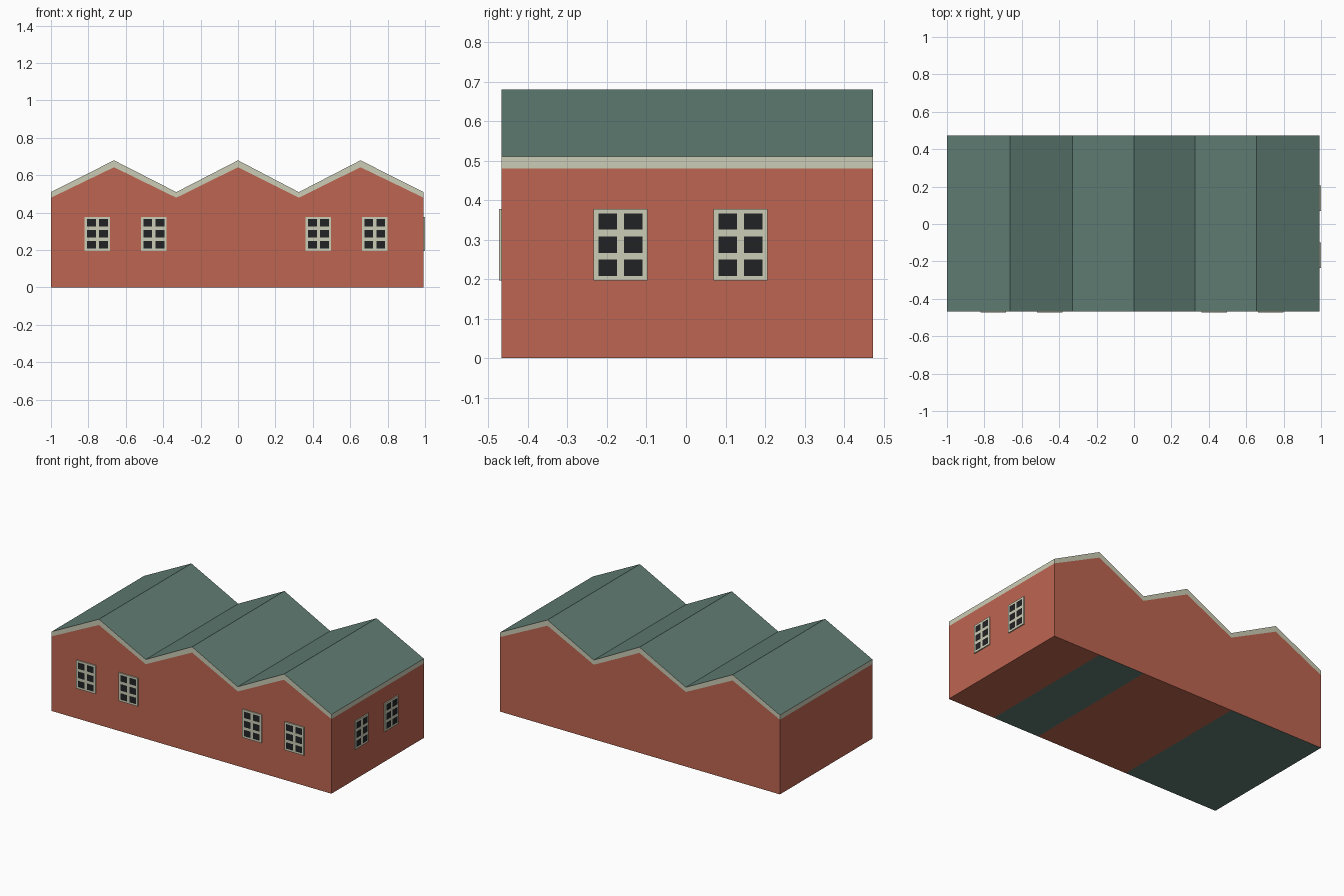
import bpy, bmesh
from mathutils import Matrix

cube = bpy.data.objects.get("Cube")
if cube:
    bpy.data.objects.remove(cube, do_unlink=True)


def material(name, rgb):
    lin = [(c / 255 / 12.92) if c < 11 else ((c / 255 + 0.055) / 1.055) ** 2.4 for c in rgb]
    m = bpy.data.materials.new(name)
    m.use_nodes = True
    m.diffuse_color = (*lin, 1)
    m.node_tree.nodes["Principled BSDF"].inputs["Base Color"].default_value = (*lin, 1)
    return m


brick = material("brick red", (190, 102, 81))
green = material("roof green", (96, 125, 116))
cream = material("trim cream", (204, 204, 182))
dark = material("dark glass", (33, 34, 36))

# Sawtooth outline: eaves and valleys alternate with ridges
XS = [-1.0, -0.663, -0.33, 0.0, 0.325, 0.655, 0.992]
FRONT, BACK = -0.467, 0.473


def zigzag(low, high):
    return [high if i % 2 else low for i in range(len(XS))]


def finish(name, bm, mats):
    bmesh.ops.recalc_face_normals(bm, faces=bm.faces)
    mesh = bpy.data.meshes.new(name)
    bm.to_mesh(mesh)
    bm.free()
    for m in mats:
        mesh.materials.append(m)
    obj = bpy.data.objects.new(name, mesh)
    bpy.context.collection.objects.link(obj)
    return obj


def band(name, low, high, mats, floor=None, top=None):
    """Walls between two height lines; floor and top give a material slot per bay."""
    bm = bmesh.new()
    grid = [[[bm.verts.new((x, y, z)) for x, z in zip(XS, line)]
             for line in (low, high)] for y in (FRONT, BACK)]
    (fl, fh), (bl, bh) = grid
    for i in range(len(XS) - 1):
        j = i + 1
        bm.faces.new((fl[i], fl[j], fh[j], fh[i]))
        bm.faces.new((bl[j], bl[i], bh[i], bh[j]))
        if floor:
            bm.faces.new((fl[i], bl[i], bl[j], fl[j])).material_index = floor[i]
        if top:
            bm.faces.new((fh[i], fh[j], bh[j], bh[i])).material_index = top[i]
    bm.faces.new((bl[0], fl[0], fh[0], bh[0]))
    bm.faces.new((fl[-1], bl[-1], bh[-1], fh[-1]))
    return finish(name, bm, mats)


# Brick walls with a striped underside, then the trim band carrying the roof
band("brick_walls", [0] * len(XS), zigzag(0.48, 0.643), [brick, green],
     floor=[1, 1, 0, 0, 1, 0])
band("trim_and_roof", zigzag(0.48, 0.643), zigzag(0.51, 0.68), [cream, green],
     top=[1] * (len(XS) - 1))


def window(name, place):
    """Thin plate, facing -y, divided into two by three panes."""
    depth = 0.007
    cols = [-0.068, -0.056, -0.0085, 0.0085, 0.056, 0.068]
    rows = [-0.091, -0.079, -0.038, -0.021, 0.021, 0.038, 0.079, 0.091]
    bm = bmesh.new()
    v = [[bm.verts.new((x, -depth, z)) for x in cols] for z in rows]
    for r in range(len(rows) - 1):
        for c in range(len(cols) - 1):
            f = bm.faces.new((v[r][c], v[r][c + 1], v[r + 1][c + 1], v[r + 1][c]))
            f.material_index = int(r % 2 == 1 and c % 2 == 1)
    # Rim back to the wall
    rim = [e for e in bm.edges if e.is_boundary]
    out = bmesh.ops.extrude_edge_only(bm, edges=rim)["geom"]
    for g in out:
        if isinstance(g, bmesh.types.BMVert):
            g.co.y = 0
        elif isinstance(g, bmesh.types.BMFace):
            g.material_index = 0
    obj = finish(name, bm, [cream, dark])
    obj.matrix_world = place


# Front windows, then the pair on the +x end wall
SILL_MID = 0.287
for i, x in enumerate((-0.752, -0.45, 0.43, 0.731)):
    window(f"front_window_{i + 1}", Matrix.Translation((x, FRONT, SILL_MID)))
for i, y in enumerate((-0.166, 0.138)):
    turn = Matrix(((0, -1, 0), (1, 0, 0), (0, 0, 1))).to_4x4()
    window(f"side_window_{i + 1}", Matrix.Translation((XS[-1], y, SILL_MID)) @ turn)
